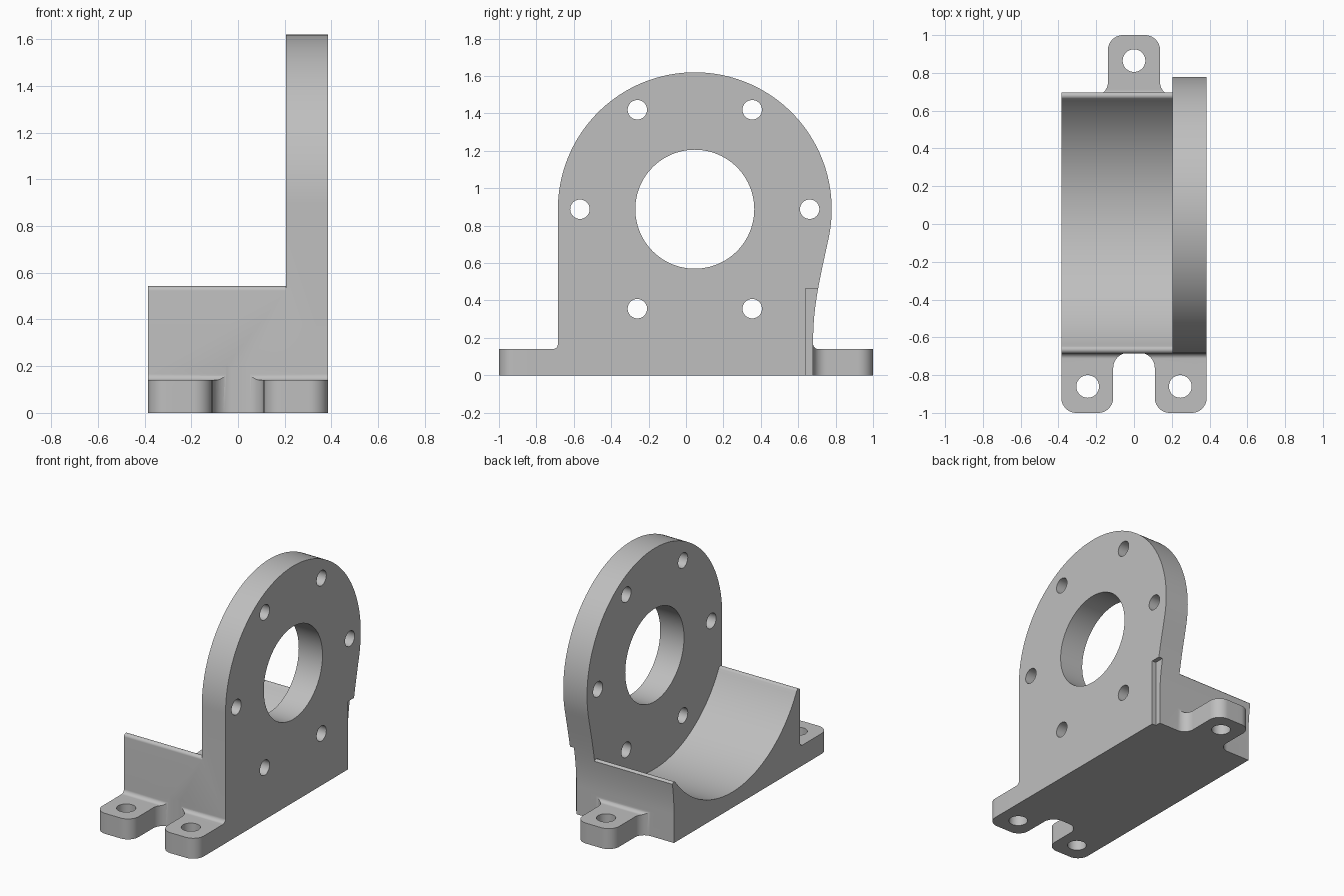
import bpy, bmesh, math
from mathutils import Vector

if "Cube" in bpy.data.objects:
    bpy.data.objects.remove(bpy.data.objects["Cube"], do_unlink=True)

HALF = 0.385              # half width across x
PLATE_X = 0.205           # inner face of the upright plate
CENTRE = Vector((0.047, 0.888))   # bore axis in (y, z)
DOME_R, CRADLE_R, LIP_R = 0.732, 0.78, 0.02
FRONT, BACK = -0.685, 0.68        # wall positions in y

steel = bpy.data.materials.new("grey_metal")
steel.use_nodes = True
grey = (0.52, 0.52, 0.52, 1)
steel.diffuse_color = grey
steel.node_tree.nodes["Principled BSDF"].inputs["Base Color"].default_value = grey


def arc(centre, radius, start, end, steps):
    """Points along an arc, angles in radians."""
    return [Vector((centre[0] + radius * math.cos(start + (end - start) * i / steps),
                    centre[1] + radius * math.sin(start + (end - start) * i / steps)))
            for i in range(steps + 1)]


def rounded(corners, steps=14):
    """Polygon from (u, v) or (u, v, radius) corners."""
    pts = []
    for i, c in enumerate(corners):
        p = Vector(c[:2])
        if len(c) == 2:
            pts.append(p)
            continue
        a = (Vector(corners[i - 1][:2]) - p).normalized()
        b = (Vector(corners[(i + 1) % len(corners)][:2]) - p).normalized()
        half = a.angle(b) / 2
        mid = p + (a + b).normalized() * c[2] / math.sin(half)
        reach = c[2] / math.tan(half)
        s, e = p + a * reach - mid, p + b * reach - mid
        start = math.atan2(s.y, s.x)
        turn = (math.atan2(e.y, e.x) - start + math.pi) % math.tau - math.pi
        pts += arc(mid, c[2], start, start + turn, steps)
    return pts


def prism(name, pts, axis, low, high):
    """Extrude an outline: (y, z) along x, or (x, y) along z."""
    bm = bmesh.new()
    place = (lambda p: (low, p[0], p[1])) if axis == "x" else (lambda p: (p[0], p[1], low))
    face = bm.faces.new([bm.verts.new(place(p)) for p in pts])
    new = bmesh.ops.extrude_face_region(bm, geom=[face])["geom"]
    shift = Vector((high - low, 0, 0) if axis == "x" else (0, 0, high - low))
    bmesh.ops.translate(bm, vec=shift, verts=[g for g in new if isinstance(g, bmesh.types.BMVert)])
    bmesh.ops.recalc_face_normals(bm, faces=bm.faces)
    mesh = bpy.data.meshes.new(name)
    bm.to_mesh(mesh)
    bm.free()
    obj = bpy.data.objects.new(name, mesh)
    bpy.context.collection.objects.link(obj)
    mesh.materials.append(steel)
    return obj


def cut(target, *shape):
    """Subtract a prism from the target and discard the cutter."""
    cutter = prism("cutter", *shape)
    cutter.hide_render = True
    mod = target.modifiers.new("cut", "BOOLEAN")
    mod.operation, mod.solver, mod.object = "DIFFERENCE", "EXACT", cutter
    bpy.context.view_layer.objects.active = target
    bpy.ops.object.modifier_apply(modifier=mod.name)
    bpy.data.objects.remove(cutter, do_unlink=True)


def circle(centre, radius, steps=48):
    return arc(centre, radius, 0, math.tau, steps)[:-1]


# Side outline: feet, coves, straight front wall, dome and swept back wall
sweep = math.radians(-12)
dome = arc(CENTRE, DOME_R, sweep, math.pi, 96)
p0, p3 = dome[0], Vector((BACK, 0.2))
p1 = p0 + Vector((math.sin(sweep), -math.cos(sweep))) * 0.19
p2 = p3 + Vector((0, 0.18))
back_curve = []
for i in range(24):
    t = i / 24
    back_curve.append(p3 * (1 - t) ** 3 + p2 * 3 * t * (1 - t) ** 2
                      + p1 * 3 * t * t * (1 - t) + p0 * t ** 3)
feet_back = rounded([(-1, 0), (1, 0), (1, 0.14), (BACK, 0.14, 0.027), (BACK, 0.2)])[:-1]
feet_front = rounded([(FRONT, 0.5), (FRONT, 0.14, 0.027), (-1, 0.14)])[1:]
bracket = prism("bearing_bracket", feet_back + back_curve + dome + feet_front, "x", -HALF, HALF)

# Cradle hollow with rounded lips on both walls
reach = CRADLE_R + LIP_R


def lip(y):
    return Vector((y, CENTRE.y - math.sqrt(reach ** 2 - (y - CENTRE.x) ** 2)))


def bearing(a, b):
    return math.atan2(b.y - a.y, b.x - a.x)


f, b = lip(FRONT + LIP_R), lip(0.70 - LIP_R)
hollow = [Vector((-1.2, f.y)), Vector((-1.2, 1.9)), Vector((1.2, 1.9)), Vector((1.2, b.y))]
hollow += arc(b, LIP_R, 0, bearing(b, CENTRE), 14)
hollow += arc(CENTRE, CRADLE_R, bearing(CENTRE, b), bearing(CENTRE, f), 72)[1:-1]
hollow += arc(f, LIP_R, bearing(f, CENTRE), math.pi, 14)
cut(bracket, hollow, "x", -HALF - 0.2, PLATE_X)

# Two front feet with a rounded slot between
R = 0.08
front_waste = [(-HALF, -0.75), (-HALF, -1, R), (-0.11, -1, R), (-0.11, FRONT + 0.003, R),
               (0.11, FRONT + 0.003, R), (0.11, -1, R), (HALF, -1, R), (HALF, -0.75),
               (0.6, -0.75), (0.6, -1.2), (-0.6, -1.2), (-0.6, -0.75)]
cut(bracket, rounded(front_waste), "z", -0.1, 0.2)

# Single back foot, flared where it meets the wall
for side in (-1, 1):
    waste = [(side * 0.6, BACK), (side * 0.138, BACK, 0.07), (side * 0.138, 1, R),
             (side * 0.03, 1), (side * 0.03, 1.2), (side * 0.6, 1.2)]
    cut(bracket, rounded(waste), "z", -0.1, 0.2)

# Bolt holes in the feet
for spot in ((-0.245, -0.86), (0.245, -0.86), (0, 0.865)):
    cut(bracket, circle(spot, 0.06), "z", -0.1, 0.3)

# Main bore and ring of six holes in the plate
cut(bracket, circle(CENTRE, 0.318, 96), "x", 0.1, 0.5)
for i in range(6):
    a = i * math.pi / 3
    spot = CENTRE + Vector((math.cos(a), math.sin(a))) * 0.614
    cut(bracket, circle(spot, 0.052, 40), "x", 0.1, 0.5)

# Shallow relief on the outer back corner of the plate
cut(bracket, [(0.64, -0.1), (0.9, -0.1), (0.9, 0.465), (0.64, 0.465)], "x", 0.355, 0.5)

bpy.ops.object.select_all(action="DESELECT")
bracket.select_set(True)
bpy.context.view_layer.objects.active = bracket
bpy.ops.object.shade_smooth_by_angle(angle=math.radians(25))
